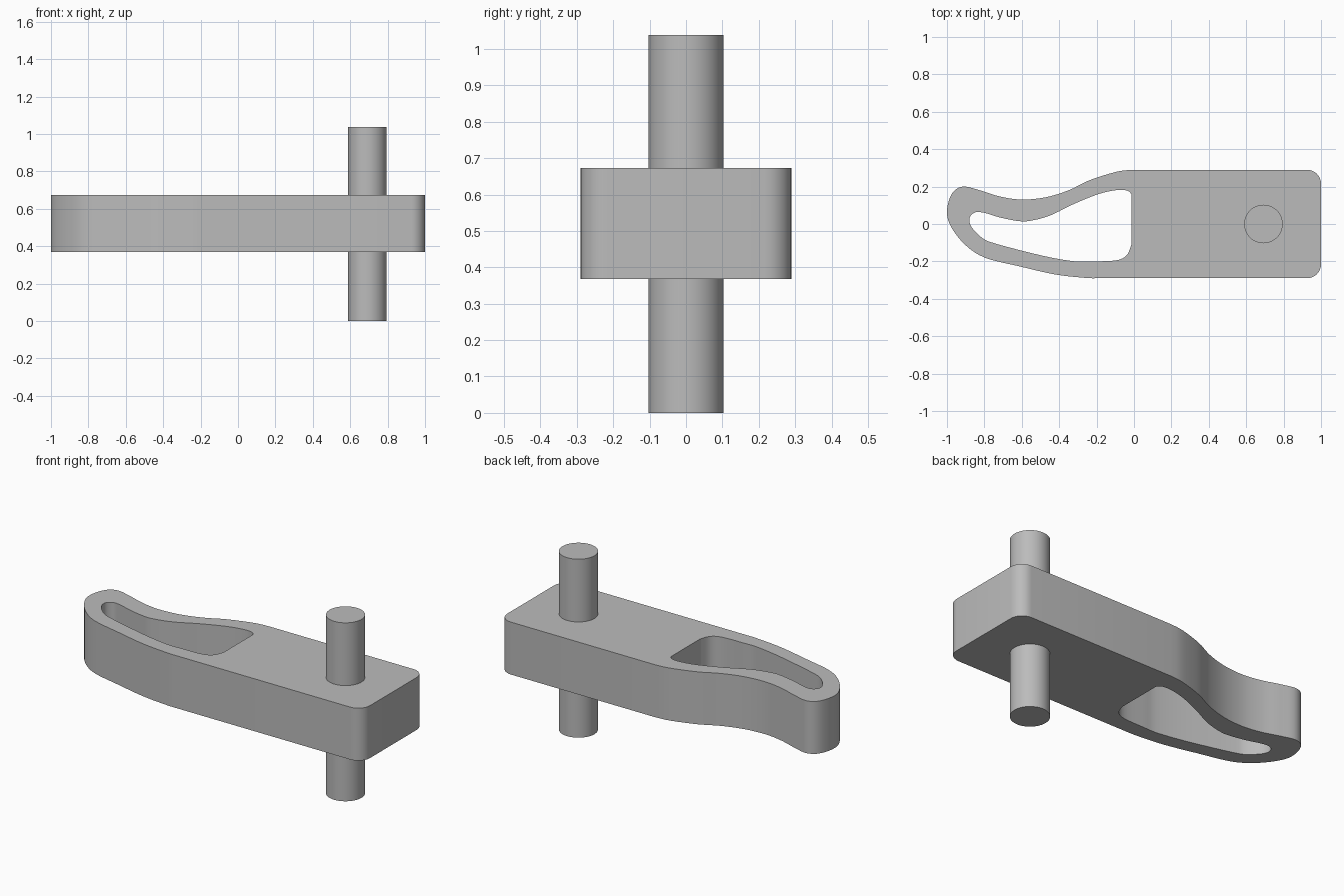
import bpy
import bmesh
from math import cos, sin, pi, radians
from mathutils import Vector

if "Cube" in bpy.data.objects:
    bpy.data.objects.remove(bpy.data.objects["Cube"], do_unlink=True)

BOTTOM, TOP = 0.368, 0.673
HALF_WIDTH = 0.29
CORNER = 0.075

grey = bpy.data.materials.new("plain grey")
grey.use_nodes = True
grey.diffuse_color = (0.5, 0.5, 0.5, 1)
grey.node_tree.nodes["Principled BSDF"].inputs["Base Color"].default_value = (0.5, 0.5, 0.5, 1)


def smooth_path(points, steps=5):
    """Open Catmull-Rom curve through the points."""
    p = [Vector(q) for q in points]
    p = [p[0]] + p + [p[-1]]
    path = []
    for a, b, c, d in zip(p, p[1:], p[2:], p[3:]):
        for i in range(steps):
            t = i / steps
            path.append(0.5 * (2 * b + (c - a) * t + (2 * a - 5 * b + 4 * c - d) * t * t
                               + (3 * b - a - 3 * c + d) * t ** 3))
    return path + [p[-1]]


def corner(cx, cy, radius, start, steps=8):
    """Quarter circle, counter-clockwise from the start angle."""
    angles = [radians(start + 90 * i / steps) for i in range(steps + 1)]
    return [Vector((cx + radius * cos(a), cy + radius * sin(a))) for a in angles]


def finish(obj):
    obj.data.materials.append(grey)
    bpy.ops.object.select_all(action="DESELECT")
    obj.select_set(True)
    bpy.context.view_layer.objects.active = obj
    bpy.ops.object.shade_smooth_by_angle(angle=radians(30))


def extruded_plate(name, loops, z0, z1):
    """Fill an outline with holes and extrude it upwards."""
    bm = bmesh.new()
    for loop in loops:
        verts = [bm.verts.new((p.x, p.y, z0)) for p in loop]
        for a, b in zip(verts, verts[1:] + verts[:1]):
            bm.edges.new((a, b))
    bmesh.ops.triangle_fill(bm, use_beauty=True, edges=bm.edges[:], normal=(0, 0, 1))
    result = bmesh.ops.extrude_face_region(bm, geom=bm.faces[:], use_keep_orig=True)
    moved = [g for g in result["geom"] if isinstance(g, bmesh.types.BMVert)]
    bmesh.ops.translate(bm, verts=moved, vec=(0, 0, z1 - z0))
    bmesh.ops.recalc_face_normals(bm, faces=bm.faces[:])
    mesh = bpy.data.meshes.new(name)
    bm.to_mesh(mesh)
    bm.free()
    obj = bpy.data.objects.new(name, mesh)
    bpy.context.collection.objects.link(obj)
    finish(obj)


# Arm outline: curved hooked end, then a block with rounded corners
hook = smooth_path([
    (0, 0.29), (-0.09, 0.28), (-0.235, 0.235), (-0.35, 0.18), (-0.476, 0.142),
    (-0.604, 0.131), (-0.717, 0.147), (-0.82, 0.179), (-0.914, 0.2), (-0.973, 0.163),
    (-1, 0.07), (-0.979, -0.013), (-0.904, -0.11), (-0.797, -0.18), (-0.61, -0.227),
    (-0.42, -0.27), (-0.26, -0.288), (-0.2, -0.29)])
inset = 1 - CORNER
edge = HALF_WIDTH - CORNER
outline = hook + corner(inset, -edge, CORNER, -90) + corner(inset, edge, CORNER, 0)

# Tapered opening with a straight wall against the block
opening = smooth_path([
    (-0.014, 0.16), (-0.035, 0.178), (-0.085, 0.182), (-0.18, 0.163), (-0.315, 0.11),
    (-0.45, 0.045), (-0.556, 0.017), (-0.62, 0.016), (-0.717, 0.035), (-0.797, 0.059),
    (-0.85, 0.062), (-0.88, 0.03), (-0.866, -0.02), (-0.807, -0.078), (-0.743, -0.104),
    (-0.61, -0.14), (-0.45, -0.178), (-0.315, -0.2), (-0.235, -0.2), (-0.1, -0.195),
    (-0.04, -0.168), (-0.014, -0.11)])

extruded_plate("lever_arm", [outline, opening], BOTTOM, TOP)

# Pivot pin through the block
bpy.ops.mesh.primitive_cylinder_add(vertices=64, radius=0.103, depth=1.038, location=(0.692, 0, 0.519))
pin = bpy.context.object
pin.name = "pivot_pin"
finish(pin)
